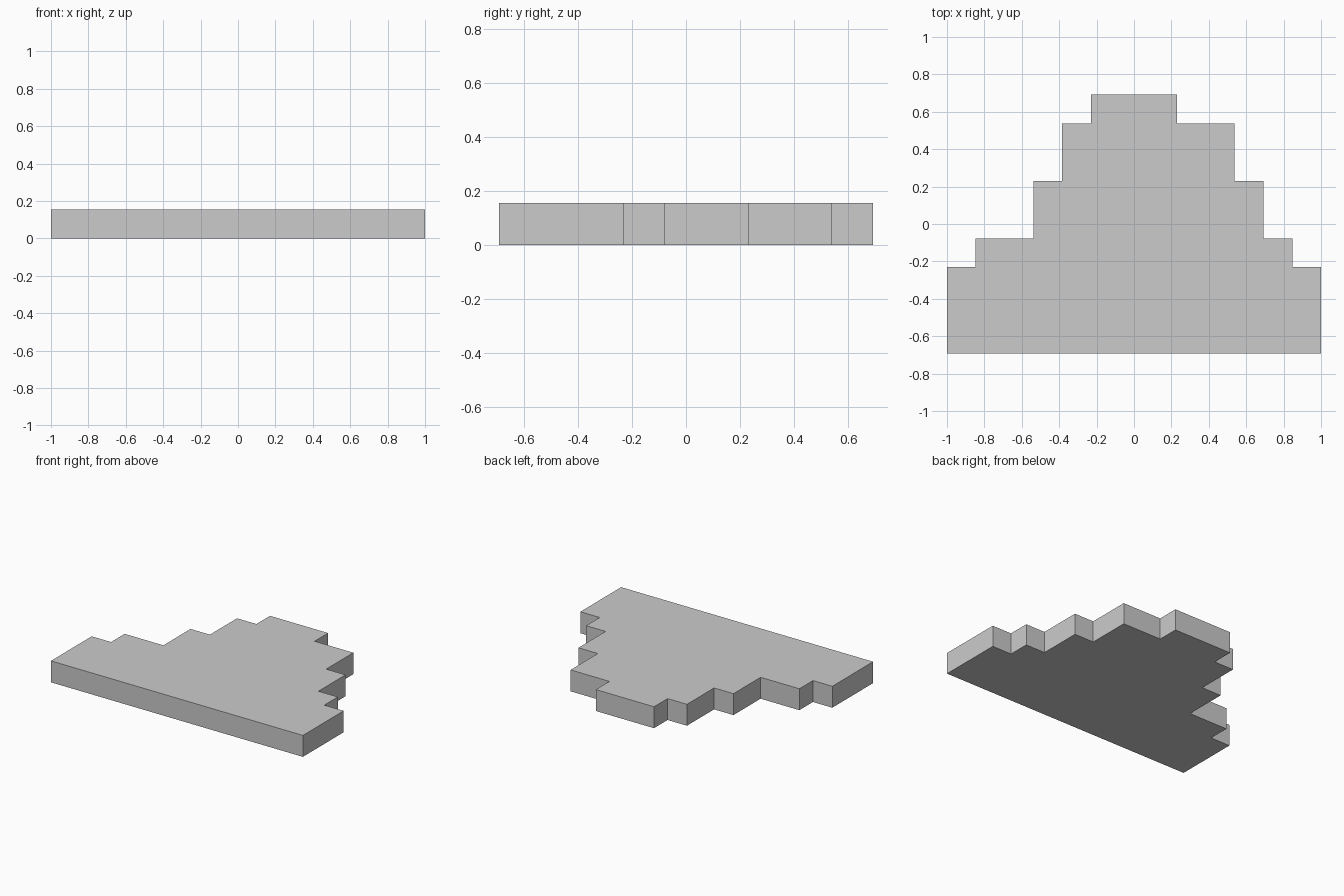
import bpy, bmesh

if "Cube" in bpy.data.objects:
    bpy.data.objects.remove(bpy.data.objects["Cube"])

U = 2 / 13  # the plan is 13 x 9 square cells, one cell thick

# Stepped outline in cells, clockwise from the front left corner
steps = [(0, 0), (0, 3), (1, 3), (1, 4), (3, 4), (3, 6), (4, 6), (4, 8), (5, 8), (5, 9),
         (8, 9), (8, 8), (10, 8), (10, 6), (11, 6), (11, 4), (12, 4), (12, 3), (13, 3), (13, 0)]

# Flat slab extruded from the outline
bm = bmesh.new()
base = bm.faces.new([bm.verts.new(((x - 6.5) * U, (y - 4.5) * U, 0)) for x, y in steps])
top = bmesh.ops.extrude_face_region(bm, geom=[base], use_keep_orig=True)
bmesh.ops.translate(bm, vec=(0, 0, U),
                    verts=[v for v in top["geom"] if isinstance(v, bmesh.types.BMVert)])
bmesh.ops.recalc_face_normals(bm, faces=bm.faces)

mesh = bpy.data.meshes.new("stepped_slab")
bm.to_mesh(mesh)
bm.free()
slab = bpy.data.objects.new("stepped_slab", mesh)
bpy.context.collection.objects.link(slab)
